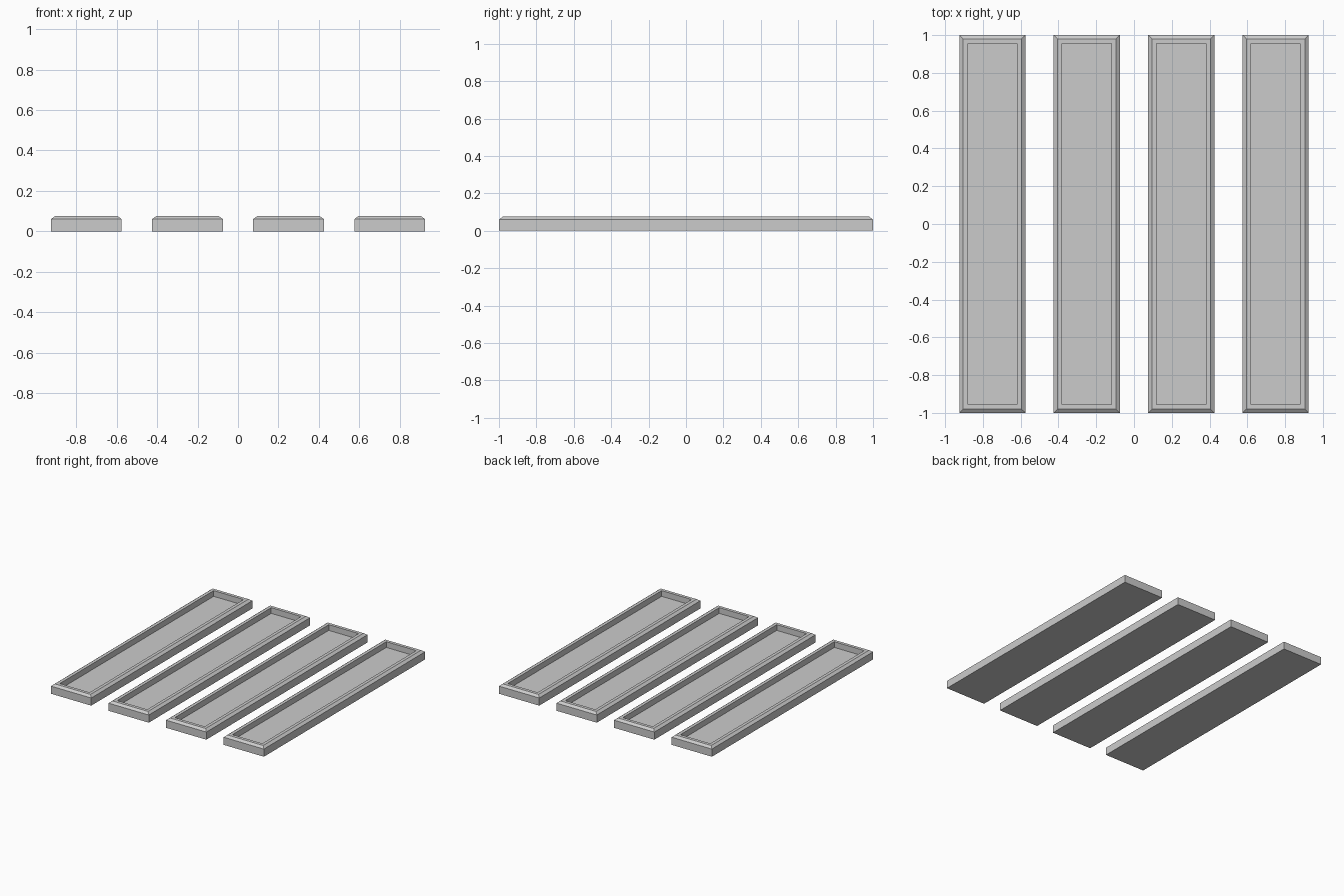
import bpy, bmesh

if "Cube" in bpy.data.objects:
    bpy.data.objects.remove(bpy.data.objects["Cube"])

WIDTH, LENGTH = 0.35, 2.0
# Tray section from the outer base to the recessed floor: (inset, height)
PROFILE = [(0.0, 0.0), (0.0, 0.06), (0.02, 0.075), (0.045, 0.075), (0.045, 0.03)]


def make_tray(name, x):
    bm = bmesh.new()
    rings = []
    for inset, z in PROFILE:
        hx, hy = WIDTH / 2 - inset, LENGTH / 2 - inset
        rings.append([bm.verts.new((sx * hx, sy * hy, z))
                      for sx, sy in ((-1, -1), (1, -1), (1, 1), (-1, 1))])
    # Outer wall, chamfer, flat rim and recess wall
    for a, b in zip(rings, rings[1:]):
        for i in range(4):
            j = (i + 1) % 4
            bm.faces.new((a[i], a[j], b[j], b[i]))
    # Underside and recessed floor
    bm.faces.new(rings[0][::-1])
    bm.faces.new(rings[-1])
    bmesh.ops.recalc_face_normals(bm, faces=bm.faces)
    mesh = bpy.data.meshes.new(name)
    bm.to_mesh(mesh)
    bm.free()
    obj = bpy.data.objects.new(name, mesh)
    obj.location.x = x
    bpy.context.collection.objects.link(obj)


# Row of four identical trays
for n in range(4):
    make_tray(f"tray_{n + 1}", -0.75 + 0.5 * n)
